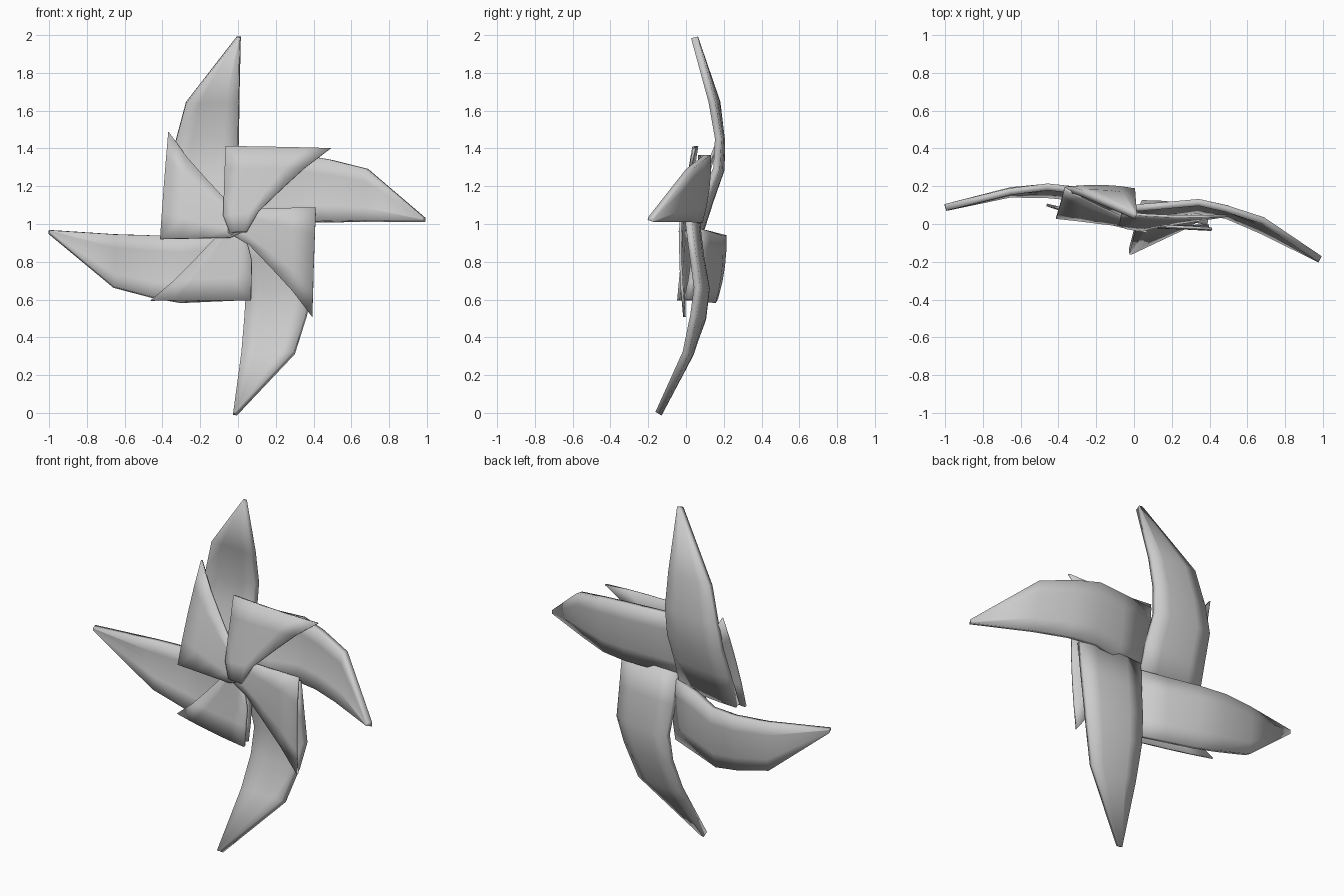
import bpy, math
from mathutils import Matrix, Vector

if "Cube" in bpy.data.objects:
    bpy.data.objects.remove(bpy.data.objects["Cube"])

CENTRE = Vector((-0.007, -0.05, 0.992))
NORMAL = Vector((0.14, 1.0, -0.095)).normalized()   # wheel leans slightly
TILT = Vector((0, 1, 0)).rotation_difference(NORMAL).to_matrix().to_4x4()
SKEW = Matrix(((1, 0, 0.015, 0), (0, 1, 0, 0), (0.015, 0, 1, 0), (0, 0, 0, 1)))
NAMES = ("top", "right", "bottom", "left")


def sheet(name, rows, thickness, quarter, bulge, stagger=0.0, lift=0.0):
    """Curved sheet: each row is (left x, left z, left depth, right x, right z, right depth)."""
    n = 4
    m = (Matrix.Translation(CENTRE + Vector((0, 0, lift))) @ SKEW @ TILT
         @ Matrix.Rotation(quarter * math.pi / 2, 4, 'Y'))
    verts, faces = [], []
    for r, (x0, z0, d0, x1, z1, d1) in enumerate(rows):
        for i in range(n + 1):
            t = i / n
            d = d0 + (d1 - d0) * t + bulge * (x1 - x0) * 4 * t * (1 - t)
            d += stagger * r / (len(rows) - 1)
            verts.append(m @ Vector((x0 + (x1 - x0) * t, d, z0 + (z1 - z0) * t)))
    for r in range(len(rows) - 1):
        for i in range(n):
            a = r * (n + 1) + i
            faces.append((a, a + 1, a + n + 2, a + n + 1))
    me = bpy.data.meshes.new(name)
    me.from_pydata(verts, [], faces)
    ob = bpy.data.objects.new(name, me)
    bpy.context.collection.objects.link(ob)
    mod = ob.modifiers.new("thickness", 'SOLIDIFY')
    mod.thickness = thickness
    mod.offset = 0
    bpy.context.view_layer.objects.active = ob
    ob.select_set(True)
    bpy.ops.object.modifier_apply(modifier=mod.name)
    bpy.ops.object.shade_smooth()
    ob.select_set(False)


# Long swept blade, base to tip
blade = [
    (-0.385, -0.05, 0.08, -0.005, -0.03, 0.075),
    (-0.385, 0.15, 0.125, -0.015, 0.15, 0.115),
    (-0.385, 0.32, 0.165, -0.03, 0.32, 0.165),
    (-0.355, 0.47, 0.155, -0.025, 0.48, 0.16),
    (-0.30, 0.67, 0.125, -0.02, 0.67, 0.108),
    (-0.02, 1.0, 0.0, -0.003, 1.0, 0.0),
]
# Folded triangular flap, outer edge to hub
flap = [
    (-0.077, 0.412, 0.06, 0.478, 0.395, 0.125),
    (-0.077, 0.29, 0.052, 0.345, 0.29, 0.095),
    (-0.077, 0.18, 0.042, 0.23, 0.18, 0.07),
    (-0.077, 0.04, 0.035, 0.11, 0.06, 0.045),
    (-0.04, -0.05, 0.03, 0.05, -0.05, 0.03),
]
# The lowest flap tucks behind its neighbours, so its hub end is cut back
tucked = flap[:2] + [(-0.077, 0.2, 0.045, 0.23, 0.18, 0.07),
                     (-0.05, 0.1, 0.035, 0.12, 0.07, 0.045),
                     (0.0, 0.04, 0.03, 0.08, 0.03, 0.03)]
STAGGER = (0.0, 0.012, 0.03, 0.02)
# Hand-folded variation: depth added at each blade's outer and inner edge
EDGES = ((-0.015, 0.015), (0.01, 0.0), (0.03, 0.03), (0.02, 0.025))
# Depth added at each flap's corner and tip, plus sideways reach of the tip
FOLDS = ((0.0, 0.0, 0.0), (0.015, 0.02, 0.02), (0.0, 0.0, -0.01), (-0.025, 0.015, 0.025))
for k, side in enumerate(NAMES):
    o, i = EDGES[k]
    rows = [(a, b, c + o, d, e, f + i) for a, b, c, d, e, f in blade[:-1]] + blade[-1:]
    sheet(side + "_blade", rows, 0.036, k, 0.04)
    c0, t0, reach = FOLDS[k]
    rows = []
    for r, (a, b, c, d, e, f) in enumerate(tucked if k == 2 else flap):
        w = 1 - r / 4
        rows.append((a, b, c + c0 * w, d + reach * w, e, f + t0 * w))
    sheet(side + "_flap", rows, 0.014, k, -0.02, STAGGER[k], 0.017)
